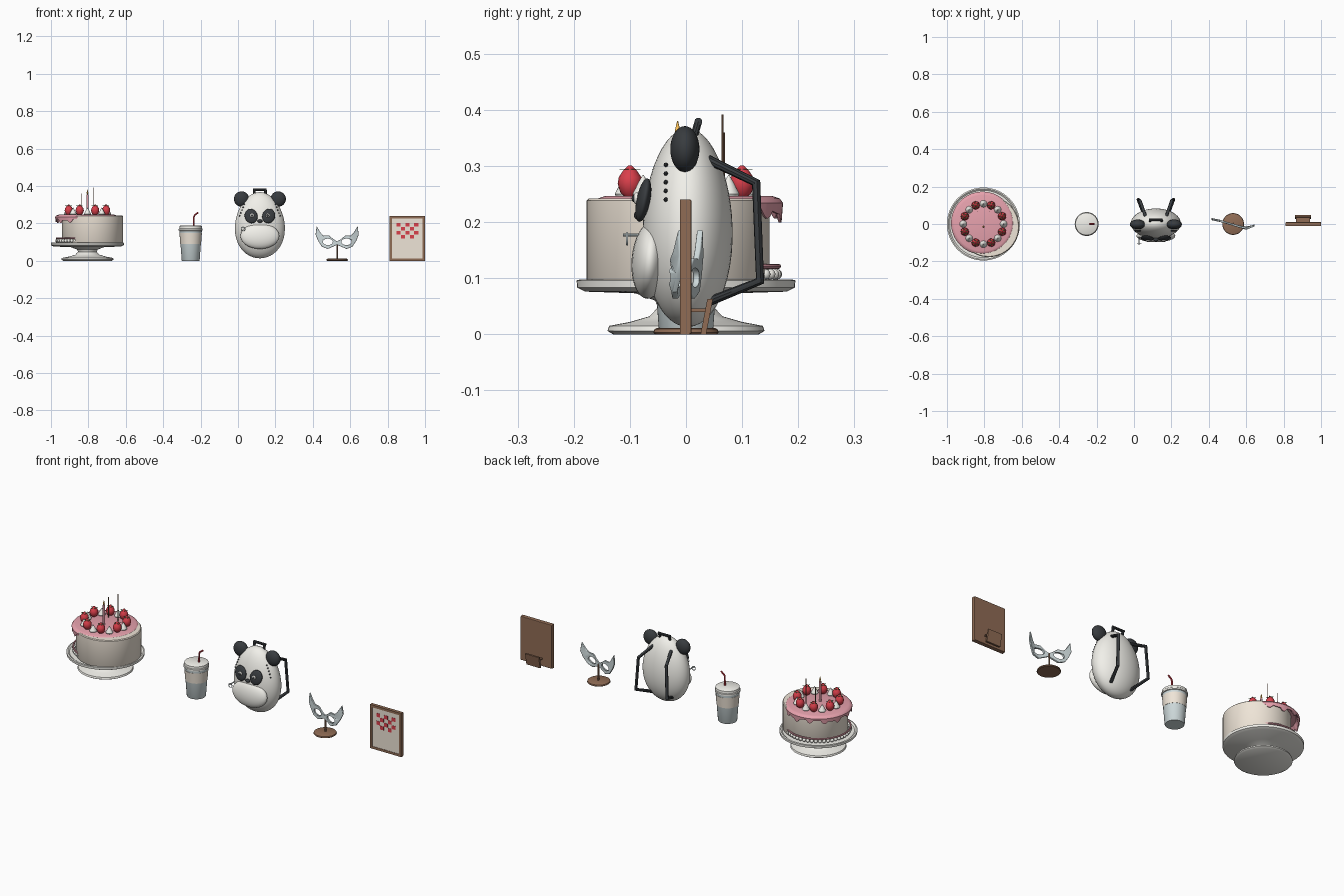
import bpy, bmesh, math
from math import sin, cos, pi, tau
from mathutils import Vector

if "Cube" in bpy.data.objects:
    bpy.data.objects.remove(bpy.data.objects["Cube"])


def mat(name, r, g, b):
    m = bpy.data.materials.new(name)
    m.diffuse_color = (r, g, b, 1)
    m.use_nodes = True
    m.node_tree.nodes["Principled BSDF"].inputs["Base Color"].default_value = m.diffuse_color
    return m


CREAM = mat("cream", .86, .78, .68)
WHITE = mat("white", .88, .87, .82)
PINK = mat("pink", .8, .36, .42)
RED = mat("red", .7, .05, .07)
GREEN = mat("green", .12, .3, .1)
BLACK = mat("black", .04, .045, .05)
BROWN = mat("brown", .28, .15, .09)
FLAME = mat("flame", 1, .55, .1)
SILVER = mat("silver", .62, .7, .71)


def finish(o, name, m=None, smooth=True):
    o.name = name
    if m:
        o.data.materials.append(m)
    bpy.ops.object.select_all(action='DESELECT')
    o.select_set(True)
    bpy.context.view_layer.objects.active = o
    if smooth:
        bpy.ops.object.shade_smooth_by_angle(angle=math.radians(35))
    return o


def mesh(name, bm, m, loc=(0, 0, 0), smooth=True):
    bmesh.ops.recalc_face_normals(bm, faces=bm.faces)
    me = bpy.data.meshes.new(name)
    bm.to_mesh(me)
    bm.free()
    o = bpy.data.objects.new(name, me)
    o.location = loc
    bpy.context.collection.objects.link(o)
    return finish(o, name, m, smooth)


def lathe(name, prof, loc, m=None, n=48, wave=None):
    """Revolve (radius, z) points; closed by end caps. wave shifts z of one ring."""
    bm = bmesh.new()
    rings = []
    for k, (r, z) in enumerate(prof):
        dz = wave[1] if wave and k in wave[0] else (lambda a: 0)
        rings.append([bm.verts.new((r * cos(tau * i / n), r * sin(tau * i / n), z + dz(tau * i / n)))
                      for i in range(n)])
    for a, b in zip(rings, rings[1:]):
        for i in range(n):
            j = (i + 1) % n
            bm.faces.new((a[i], a[j], b[j], b[i]))
    bm.faces.new(rings[0])
    bm.faces.new(rings[-1])
    return mesh(name, bm, m, loc)


def ball(name, loc, size, m=None, rot=(0, 0, 0), seg=32):
    bpy.ops.mesh.primitive_uv_sphere_add(segments=seg, ring_count=seg // 2, location=loc, rotation=rot)
    o = bpy.context.object
    o.scale = size
    return finish(o, name, m)


def box(name, x, y, z, m=None, bevel=0):
    bpy.ops.mesh.primitive_cube_add(size=1, location=(sum(x) / 2, sum(y) / 2, sum(z) / 2))
    o = bpy.context.object
    o.scale = (x[1] - x[0], y[1] - y[0], z[1] - z[0])
    bpy.ops.object.transform_apply(location=False, rotation=False, scale=True)
    if bevel:
        b = o.modifiers.new("bevel", 'BEVEL')
        b.width, b.segments = bevel, 2
    return finish(o, name, m, False)


def curve(name, loops, m, tube=0, fill=0, cyclic=False, loc=(0, 0, 0), rot=(0, 0, 0)):
    """Tube along 3D points, or a flat filled plate of 2D loops (inner loops are holes)."""
    c = bpy.data.curves.new(name, 'CURVE')
    c.dimensions = '2D' if fill else '3D'
    if fill:
        c.fill_mode = 'BOTH'
    c.extrude, c.bevel_depth, c.use_fill_caps = fill, tube, True
    c.bevel_resolution = 3
    for pts in loops:
        s = c.splines.new('POLY')
        s.points.add(len(pts) - 1)
        for p, q in zip(s.points, pts):
            p.co = (*q, 1) if len(q) == 3 else (*q, 0, 1)
        s.use_cyclic_u = cyclic
    o = bpy.data.objects.new(name, c)
    o.location, o.rotation_euler = loc, rot
    bpy.context.collection.objects.link(o)
    bpy.ops.object.select_all(action='DESELECT')
    o.select_set(True)
    bpy.context.view_layer.objects.active = o
    bpy.ops.object.convert(target='MESH')
    return finish(bpy.context.object, name, m)


# Cake stand and cake body
CX = -.805
lathe("cake_stand", [(.13, 0), (.14, .006), (.137, .015), (.1, .022), (.065, .032), (.05, .048), (.055, .06),
                     (.09, .073), (.18, .076), (.194, .083), (.195, .096), (.188, .098), (.18, .092)],
      (CX, 0, 0), WHITE, 64)
lathe("cake_body", [(.16, .092), (.163, .097), (.163, .238), (.159, .242)], (-.777, -.014, 0), CREAM, 64)

# Icing with drips, bottom border
GX, GY = -.81, .005
drip = lambda a: -.016 * max(0, sin(a * 14)) - .008 * max(0, sin(a * 5 + 1))
lathe("pink_icing", [(.15, .238), (.161, .222), (.166, .222), (.168, .234), (.162, .242), (.15, .246)],
      (GX, GY, 0), PINK, 112, ((1, 2), drip))
for i in range(48):
    a = tau * i / 48
    ball("border_pearl", (GX + .157 * cos(a), GY + .157 * sin(a), .107), (.0095,) * 3, WHITE, seg=12)
bpy.ops.mesh.primitive_torus_add(location=(GX, GY, .121), major_radius=.16, minor_radius=.0045,
                                 major_segments=64, minor_segments=8)
finish(bpy.context.object, "border_ring", PINK)

# Strawberries alternating with cream dollops
for i in range(16):
    a = tau * i / 16
    x, y = CX + .108 * cos(a), .108 * sin(a)
    if i % 2:
        lathe("strawberry", [(.008, .244), (.017, .252), (.022, .268), (.02, .28), (.012, .292), (.003, .301)],
              (x, y, 0), RED, 16)
        star = [((.02 if k % 2 else .008) * cos(k * pi / 5), (.02 if k % 2 else .008) * sin(k * pi / 5))
                for k in range(10)]
        curve("strawberry_leaf", [star], GREEN, fill=.0006, cyclic=True, loc=(x, y, .294))
    else:
        lathe("cream_dollop", [(.016, .244), (.019, .25), (.014, .26), (.01, .268), (.001, .284)],
              (x, y, 0), WHITE, 16)

# Candle and topper sticks
lathe("candle", [(.006, .24), (.006, .355)], (CX, -.015, 0), PINK, 16)
lathe("candle_flame", [(.001, .354), (.005, .362), (.001, .38)], (CX, -.015, 0), FLAME, 12)
for dx, y, top in ((-.03, .068, .36), (.03, .065, .392)):
    curve("topper_stick", [[(CX + dx, y, .24), (CX + dx, y, top)]], BROWN, tube=.0015)

# Drink cup
UX = -.253
lathe("cup_body", [(.046, 0), (.048, .003), (.06, .165)], (UX, 0, 0), SILVER)
lathe("cup_sleeve", [(.053, .09), (.0555, .09), (.06, .148), (.057, .148)], (UX, 0, 0), CREAM)
lathe("cup_lid", [(.06, .16), (.064, .162), (.064, .17), (.061, .173), (.06, .185), (.055, .188)],
      (UX, 0, 0), WHITE)
curve("straw", [[(UX + .012, 0, .02), (UX + .017, 0, .235), (UX + .022, 0, .245), (UX + .04, 0, .258)]],
      RED, tube=.0045)

# Bear backpack: egg body, pocket, nose
BX = .117
body = ball("bear_body", (BX, .003, .19), (.133, .08, .177), WHITE, seg=48)
for v in body.data.vertices:
    v.co.x *= 1 - .1 * v.co.z
    v.co.y *= 1 - .06 * v.co.z
ball("muzzle_pocket", (BX, -.064, .132), (.104, .033, .069), WHITE, (-.08, 0, 0))
ball("bear_nose", (BX, -.083, .212), (.014, .01, .009), BLACK)
curve("zip_pull", [[(BX - .09, -.07, .177), (BX - .09, -.112, .177)]], SILVER, tube=.003)
bpy.ops.mesh.primitive_torus_add(location=(BX - .09, -.105, .17), rotation=(pi / 2, 0, 0),
                                 major_radius=.01, minor_radius=.002)
finish(bpy.context.object, "zip_ring", SILVER)

# Paired bear parts
for s in (-1, 1):
    ball("bear_ear", (BX + s * .098, -.002, .33), (.041, .026, .041), BLACK)
    ball("eye_patch", (BX + s * .047, -.076, .239), (.034, .012, .04), BLACK, (-.2, s * .35, 0))
    ball("bear_eye", (BX + s * .042, -.088, .242), (.011, .006, .011), WHITE, seg=16)
    ball("eye_pupil", (BX + s * .042, -.092, .242), (.007, .005, .007), BLACK, seg=12)
    curve("shoulder_strap", [[(BX + s * .055, .04, .311), (BX + s * .085, .125, .27),
                              (BX + s * .095, .132, .095), (BX + s * .06, .04, .058)]], BLACK, tube=.0085)
    for k in range(5):
        z = .24 + .0155 * k
        ball("stitch", (BX + s * (.108 - .006 * k), -.036, z), (.004, .004, .004), BLACK, seg=8)
    curve("handle_side", [[(BX + s * .03, .012, .345), (BX + s * .03, .022, .379)]], BLACK, tube=.007)
curve("carry_handle", [[(BX - .036, .022, .379), (BX + .036, .022, .379)]], BLACK, tube=.007)

# Eye mask on a stand
MX = .53
lathe("mask_base", [(.055, 0), (.058, .003), (.056, .009), (.052, .011)], (MX, 0, 0), BROWN)
curve("mask_post", [[(MX, .003, .008), (MX, .003, .098)]], BROWN, tube=.004)
half = [(.02, .112), (.045, .133), (.075, .132), (.09, .148), (.108, .178), (.113, .14), (.1, .108), (.08, .077),
        (.05, .066), (.022, .078)]
outline = [(0, .101)] + half + [(0, .088)] + [(-x, y) for x, y in reversed(half)]
holes = [[(s * .05 + .027 * cos(-tau * k / 24), .101 + .017 * sin(-tau * k / 24)) for k in range(24)]
         for s in (-1, 1)]
mask = curve("eye_mask", [outline] + holes, SILVER, fill=.003, tube=.0025, cyclic=True,
             loc=(MX, -.004, 0), rot=(pi / 2, 0, 0))
for v in mask.data.vertices:  # twist the face and sweep the wings back
    x = v.co.x
    v.co.z += .3 * max(-.07, min(.07, x)) - (.4 * (x - .07) if x > .07 else .2 * (-.07 - x) if x < -.07 else 0)

# Picture frame with chequered picture and back stand
box("frame_board", (.81, 1), (-.007, .01), (0, .24), BROWN, .003)
for n, x, z in (("frame_left", (.81, .823), (0, .24)), ("frame_right", (.987, 1), (0, .24)),
                ("frame_bottom", (.82, .99), (0, .013)), ("frame_top", (.82, .99), (.227, .24))):
    box(n, x, (-.011, .005), z, BROWN)
box("picture_panel", (.822, .988), (-.009, -.004), (.012, .228), CREAM)
for c in range(5):
    for r in range(4):
        if (c + r) % 2:
            x, z = .848 + c * .0235, .118 + r * .0215
            box("picture_tile", (x, x + .022), (-.0105, -.006), (z, z + .02), RED)
back = box("frame_stand", (.862, .945), (.026, .036), (0, .063), BROWN)
for v in back.data.vertices:
    v.co.y += .012 if v.co.z > 0 else 0
box("stand_hinge", (.865, .94), (.009, .036), (.04, .046), BROWN)
